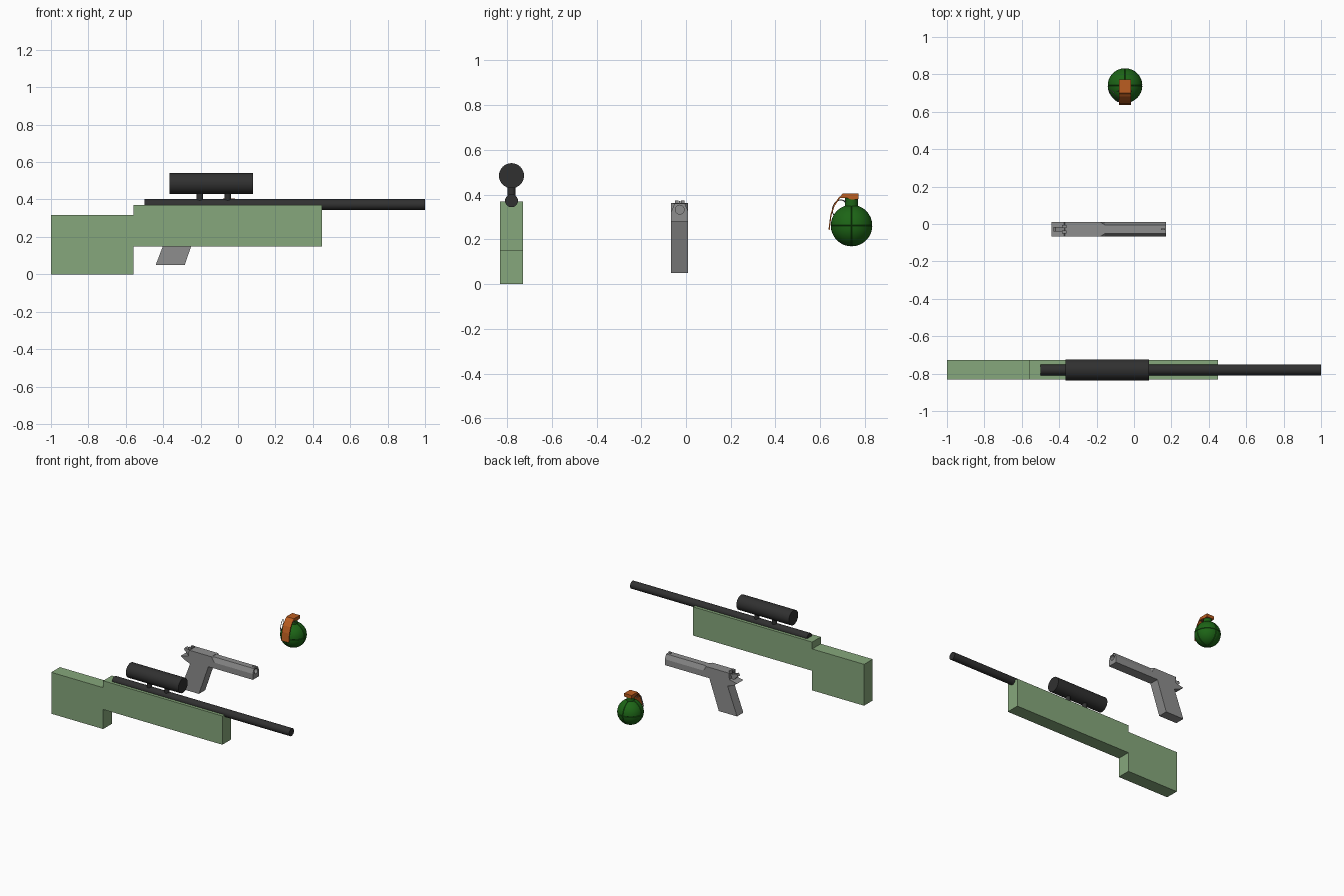
import bpy, bmesh, math
from mathutils import Vector, Matrix

if "Cube" in bpy.data.objects:
    bpy.data.objects.remove(bpy.data.objects["Cube"])


def mat(name, rgb):
    m = bpy.data.materials.new(name)
    m.diffuse_color = (*rgb, 1)
    m.use_nodes = True
    m.node_tree.nodes["Principled BSDF"].inputs["Base Color"].default_value = m.diffuse_color
    return m


OLIVE = mat("olive", (0.24, 0.39, 0.20))
BLACK = mat("black", (0.03, 0.03, 0.03))
STEEL = mat("steel", (0.27, 0.27, 0.27))
GREEN = mat("green", (0.012, 0.13, 0.008))
ORANGE = mat("orange", (0.5, 0.11, 0.015))


def finish(bm, name, material, smooth=False):
    bmesh.ops.recalc_face_normals(bm, faces=bm.faces[:])
    me = bpy.data.meshes.new(name)
    bm.to_mesh(me)
    bm.free()
    me.materials.append(material)
    ob = bpy.data.objects.new(name, me)
    bpy.context.collection.objects.link(ob)
    if smooth:
        bpy.ops.object.select_all(action='DESELECT')
        bpy.context.view_layer.objects.active = ob
        ob.select_set(True)
        bpy.ops.object.shade_smooth_by_angle(angle=math.radians(35))
    return ob


def extrude(name, pts, axis, lo, hi, material):
    """Outline in the plane normal to axis, swept from lo to hi."""
    bm = bmesh.new()
    place = (lambda a, b: (lo, a, b)) if axis == 'x' else (lambda a, b: (a, lo, b))
    face = bm.faces.new([bm.verts.new(place(a, b)) for a, b in pts])
    res = bmesh.ops.extrude_face_region(bm, geom=[face])
    step = Vector((hi - lo, 0, 0)) if axis == 'x' else Vector((0, hi - lo, 0))
    bmesh.ops.translate(bm, vec=step,
                        verts=[v for v in res['geom'] if isinstance(v, bmesh.types.BMVert)])
    return finish(bm, name, material)


def box(name, x, y, z, material):
    return extrude(name, [(x[0], z[0]), (x[1], z[0]), (x[1], z[1]), (x[0], z[1])],
                   'y', y[0], y[1], material)


def rod(name, p, q, r, material, sides=32):
    p, q = Vector(p), Vector(q)
    rot = (q - p).to_track_quat('Z', 'Y').to_matrix().to_4x4()
    bm = bmesh.new()
    bmesh.ops.create_cone(bm, cap_ends=True, segments=sides, radius1=r, radius2=r,
                          depth=(q - p).length,
                          matrix=Matrix.Translation((p + q) / 2) @ rot)
    return finish(bm, name, material, True)


# Rifle: stepped stock, barrel, scope and its mounts
RY = -0.78
extrude("rifle_stock", [(-1, 0), (-0.56, 0), (-0.56, 0.15), (0.45, 0.15), (0.45, 0.37),
                        (-0.56, 0.37), (-0.56, 0.317), (-1, 0.317)],
        'y', RY - 0.052, RY + 0.052, OLIVE)
rod("rifle_barrel", (-0.5, RY, 0.373), (1, RY, 0.373), 0.029, BLACK)
rod("rifle_scope", (-0.365, RY, 0.485), (0.08, RY, 0.485), 0.056, BLACK)
for i, x in enumerate((-0.205, -0.055)):
    rod(f"scope_mount_{i + 1}", (x, RY, 0.38), (x, RY, 0.46), 0.018, BLACK)
rod("rifle_trigger_pin", (-0.4, RY, 0.36), (-0.4, RY, 0.37), 0.01, BLACK)

# Pistol: frame with raked grip and rear tail
PY, PW = -0.028, 0.038
extrude("pistol_frame", [(-0.44, 0.05), (-0.285, 0.05), (-0.205, 0.28), (-0.18, 0.28),
                         (-0.18, 0.363), (-0.37, 0.363), (-0.375, 0.315), (-0.44, 0.3),
                         (-0.41, 0.28), (-0.36, 0.26)],
        'y', PY - PW, PY + PW, STEEL)

# Chamfered slide tapering in behind, with a bored muzzle
half = [(PW, 0.28), (PW, 0.325), (0.023, 0.36)]
outline = [(PY + a, b) for a, b in half] + [(PY - a, b) for a, b in reversed(half)]
slide = extrude("pistol_slide", outline, 'x', -0.19, 0.172, STEEL)
bore = rod("muzzle_cutter", (0.06, PY, 0.333), (0.25, PY, 0.333), 0.02, STEEL, 20)
bore.hide_render = True
bore.hide_viewport = True
cut = slide.modifiers.new("bore", 'BOOLEAN')
cut.object = bore
cut.solver = 'EXACT'

# Shoulders where the square rear meets the chamfered slide
for side in (-1, 1):
    bm = bmesh.new()
    a, b = PY + side * PW, PY + side * 0.023
    vs = [bm.verts.new(c) for c in ((-0.18, a, 0.363), (-0.18, b, 0.363),
                                    (-0.18, a, 0.325), (-0.155, b, 0.36), (-0.155, a, 0.325))]
    bmesh.ops.convex_hull(bm, input=vs)
    finish(bm, "slide_shoulder_" + ("left" if side > 0 else "right"), STEEL)

# Sights and hammer
for side in (-1, 1):
    y = PY + side * 0.014
    box("rear_sight_" + ("left" if side > 0 else "right"), (-0.385, -0.362),
        (y - 0.008, y + 0.008), (0.355, 0.374), STEEL)
box("front_sight", (0.145, 0.165), (PY - 0.004, PY + 0.004), (0.355, 0.372), STEEL)
extrude("pistol_hammer", [(-0.37, 0.31), (-0.37, 0.345), (-0.42, 0.36), (-0.43, 0.345),
                          (-0.395, 0.31)], 'y', PY - 0.013, PY + 0.013, STEEL)

# Grenade body: sphere with three engraved great circles
C = Vector((-0.048, 0.74, 0.262))
R, G = 0.093, 0.0022
bm = bmesh.new()
bmesh.ops.create_uvsphere(bm, u_segments=32, v_segments=16, radius=R)
for axis in range(3):
    n = Vector([float(axis == k) for k in range(3)])
    for d in (-G, G):
        bmesh.ops.bisect_plane(bm, geom=bm.verts[:] + bm.edges[:] + bm.faces[:],
                               plane_co=n * d, plane_no=n, dist=1e-6)
for v in bm.verts:
    if min(abs(c) for c in v.co) < G * 0.5:
        v.co *= 0.965
bmesh.ops.translate(bm, vec=C, verts=bm.verts[:])
finish(bm, "grenade_body", GREEN, True)

# Grenade neck, lever cap, curved lever strip, pin and ring
rod("grenade_neck", (C.x, C.y, 0.33), (C.x, C.y, 0.392), 0.029, GREEN, 16)
LX = (C.x - 0.032, C.x + 0.032)
extrude("lever_cap", [(0.772, 0.405), (0.70, 0.405), (0.683, 0.384), (0.715, 0.386),
                      (0.74, 0.378), (0.772, 0.38)], 'x', *LX, ORANGE)
path = [(0.705, 0.405), (0.683, 0.388), (0.66, 0.355), (0.645, 0.31), (0.637, 0.245)]
inner = [(y + 0.005, z - 0.004) for y, z in reversed(path)]
extrude("lever_strip", path + inner, 'x', *LX, ORANGE)
rod("ring_pin", (C.x - 0.045, 0.712, 0.372), (C.x + 0.036, 0.712, 0.372), 0.003, STEEL, 10)
bpy.ops.mesh.primitive_torus_add(major_radius=0.04, minor_radius=0.0022, major_segments=32,
                                 minor_segments=8, location=(-0.108, 0.686, 0.338))
ring = bpy.context.object
ring.name = "pull_ring"
ring.rotation_mode = 'QUATERNION'
ring.rotation_quaternion = Vector((-0.75, -0.6, 0.25)).to_track_quat('Z', 'Y')
ring.data.materials.append(STEEL)
bpy.ops.object.shade_smooth_by_angle(angle=math.radians(60))
